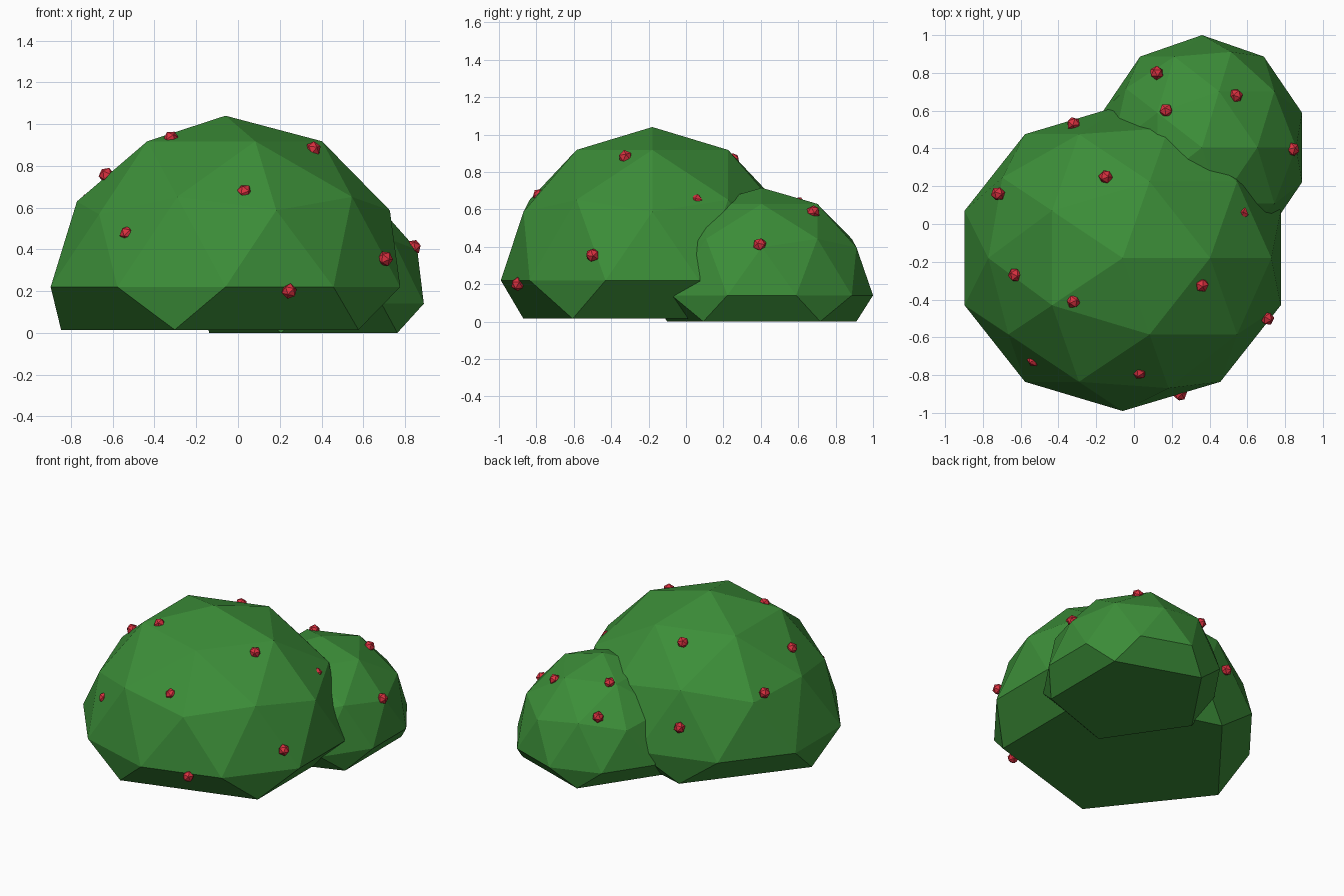
import bpy, bmesh, random
from mathutils import Vector, Matrix, Euler

if "Cube" in bpy.data.objects:
    bpy.data.objects.remove(bpy.data.objects["Cube"])

random.seed(4)


def material(name, rgb):
    m = bpy.data.materials.new(name)
    m.diffuse_color = (*rgb, 1)
    m.use_nodes = True
    m.node_tree.nodes["Principled BSDF"].inputs["Base Color"].default_value = m.diffuse_color
    return m


def add_object(name, bm, mat):
    bmesh.ops.recalc_face_normals(bm, faces=bm.faces)
    me = bpy.data.meshes.new(name)
    bm.to_mesh(me)
    bm.free()
    me.materials.append(mat)
    ob = bpy.data.objects.new(name, me)
    bpy.context.collection.objects.link(ob)
    return ob


leaf = material("leaf_green", (0.045, 0.27, 0.04))
red = material("berry_red", (0.7, 0.03, 0.05))


# Leafy mound: low-poly sphere, flat five-sided base below the widest ring
def mound(name, centre, radii, base, dents=()):
    bm = bmesh.new()
    bmesh.ops.create_icosphere(bm, subdivisions=2, radius=1)
    bmesh.ops.delete(bm, geom=[v for v in bm.verts if v.co.z < -0.48], context='VERTS')
    low = sorted((v for v in bm.verts if v.co.z < -0.3),
                 key=lambda v: Vector((v.co.x, v.co.y)).angle_signed(Vector((1, 0.01))))
    # close the sides between neighbouring base corners, then the base
    ring = [v for v in bm.verts if abs(v.co.z) < 0.01]
    for i, a in enumerate(low):
        b = low[(i + 1) % 5]
        mid = (a.co + b.co) / 2
        pair = sorted(ring, key=lambda v: (v.co.xy - mid.xy).length)[:2]
        p, q = sorted(pair, key=lambda v: (v.co - a.co).length)
        bm.faces.new((a, p, q, b))
    bm.faces.new(low)
    for co, f in dents:
        v = min(bm.verts, key=lambda v: (v.co - Vector(co)).length)
        v.co *= f
    for v in bm.verts:
        v.co = Vector([c + p * r for c, p, r in zip(centre, v.co, radii)])
    for v in low:
        v.co.z = base
    return add_object(name, bm, leaf)


mound("large_bush", (-0.06, -0.18, 0.22), (0.88, 0.81, 0.82), 0.015,
      [((-0.85, 0, 0.53), 0.95), ((-0.72, -0.53, 0.45), 0.95)])
mound("small_bush", (0.36, 0.405, 0.14), (0.557, 0.595, 0.575), 0.0)

# Berries scattered over both mounds
spots = [(-0.32, -0.41, 0.93), (-0.63, -0.27, 0.755), (-0.53, -0.72, 0.475),
         (0.03, -0.785, 0.675), (0.36, -0.325, 0.88), (0.245, -0.9, 0.2),
         (0.705, -0.5, 0.355), (-0.15, 0.25, 0.865), (0.57, 0.055, 0.645),
         (-0.32, 0.53, 0.42), (-0.72, 0.16, 0.63), (0.12, 0.8, 0.48),
         (0.17, 0.6, 0.63), (0.54, 0.68, 0.585), (0.84, 0.395, 0.41)]
bm = bmesh.new()
for p in spots:
    rot = Euler([random.uniform(0, 6.28) for _ in range(3)]).to_matrix().to_4x4()
    bmesh.ops.create_icosphere(bm, subdivisions=1, radius=0.038,
                               matrix=Matrix.Translation(p) @ rot)
add_object("berries", bm, red)
